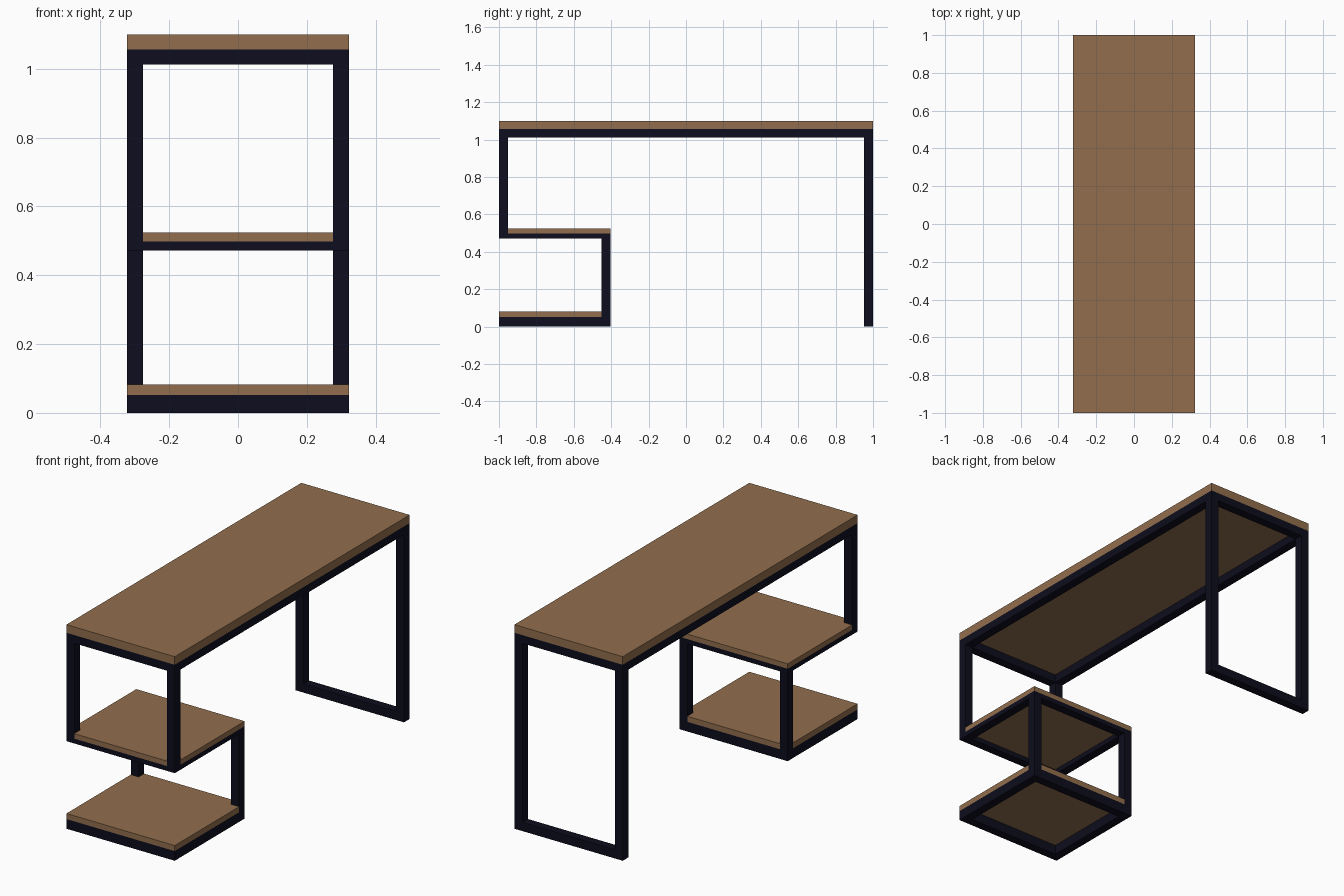
import bpy
import bmesh

cube = bpy.data.objects.get("Cube")
if cube:
    bpy.data.objects.remove(cube, do_unlink=True)


def material(name, rgb):
    mat = bpy.data.materials.new(name)
    mat.use_nodes = True
    color = (*rgb, 1)
    mat.diffuse_color = color
    bsdf = mat.node_tree.nodes["Principled BSDF"]
    bsdf.inputs["Base Color"].default_value = color
    bsdf.inputs["Roughness"].default_value = 0.7
    return mat


wood = material("brown wood", (0.285, 0.155, 0.073))
metal = material("dark navy metal", (0.004, 0.004, 0.013))


def prism(name, outline, z0, z1, mat):
    """Extrude a plan outline from z0 up to z1."""
    bm = bmesh.new()
    face = bm.faces.new([bm.verts.new((x, y, z0)) for x, y in outline])
    top = bmesh.ops.extrude_face_region(bm, geom=[face])["geom"]
    verts = [v for v in top if isinstance(v, bmesh.types.BMVert)]
    bmesh.ops.translate(bm, verts=verts, vec=(0, 0, z1 - z0))
    bmesh.ops.recalc_face_normals(bm, faces=bm.faces)
    mesh = bpy.data.meshes.new(name)
    bm.to_mesh(mesh)
    bm.free()
    mesh.materials.append(mat)
    obj = bpy.data.objects.new(name, mesh)
    bpy.context.collection.objects.link(obj)
    return obj


def box(name, x0, x1, y0, y1, z0, z1, mat):
    return prism(name, [(x0, y0), (x1, y0), (x1, y1), (x0, y1)], z0, z1, mat)


W = 0.323            # half width
T = 0.047            # tube thickness
I = W - T            # inner half width
FRONT, BACK, MID = -1.0, 1.0, -0.405
TOP_RAIL, TOP_WOOD, TOP = 1.012, 1.056, 1.10
SHELF_RAIL, SHELF_WOOD, SHELF = 0.472, 0.498, 0.525
BASE_WOOD, BASE = 0.052, 0.082

# Table top
box("table_top", -W, W, FRONT, BACK, TOP_WOOD, TOP, wood)

# Shelves, notched around the posts that rise past them
prism("middle_shelf", [(-I, FRONT), (I, FRONT), (I, FRONT + T), (W, FRONT + T),
                       (W, MID), (-W, MID), (-W, FRONT + T), (-I, FRONT + T)],
      SHELF_WOOD, SHELF, wood)
prism("bottom_shelf", [(-W, FRONT), (W, FRONT), (W, MID - T), (I, MID - T),
                       (I, MID), (-I, MID), (-I, MID - T), (-W, MID - T)],
      BASE_WOOD, BASE, wood)


def ring(name, y0, y1, z0, z1):
    """Rectangular frame of four rails under a board."""
    for side, s in (("left", 1), ("right", -1)):
        x0, x1 = sorted((s * I, s * W))
        box(f"{name}_{side}_rail", x0, x1, y0, y1, z0, z1, metal)
    box(f"{name}_front_rail", -I, I, y0, y0 + T, z0, z1, metal)
    box(f"{name}_back_rail", -I, I, y1 - T, y1, z0, z1, metal)


ring("top_frame", FRONT, BACK, TOP_RAIL, TOP_WOOD)
ring("middle_frame", FRONT, MID, SHELF_RAIL, SHELF_WOOD)
ring("bottom_frame", FRONT, MID, 0, BASE_WOOD)

# Posts on both sides and the floor bar of the back leg
for side, s in (("left", 1), ("right", -1)):
    x0, x1 = sorted((s * I, s * W))
    box(f"{side}_back_leg", x0, x1, BACK - T, BACK, 0, TOP_RAIL, metal)
    box(f"{side}_front_post", x0, x1, FRONT, FRONT + T, SHELF_WOOD, TOP_RAIL, metal)
    box(f"{side}_shelf_post", x0, x1, MID - T, MID, BASE_WOOD, SHELF_RAIL, metal)
box("back_leg_floor_bar", -I, I, BACK - T, BACK, 0, T, metal)
